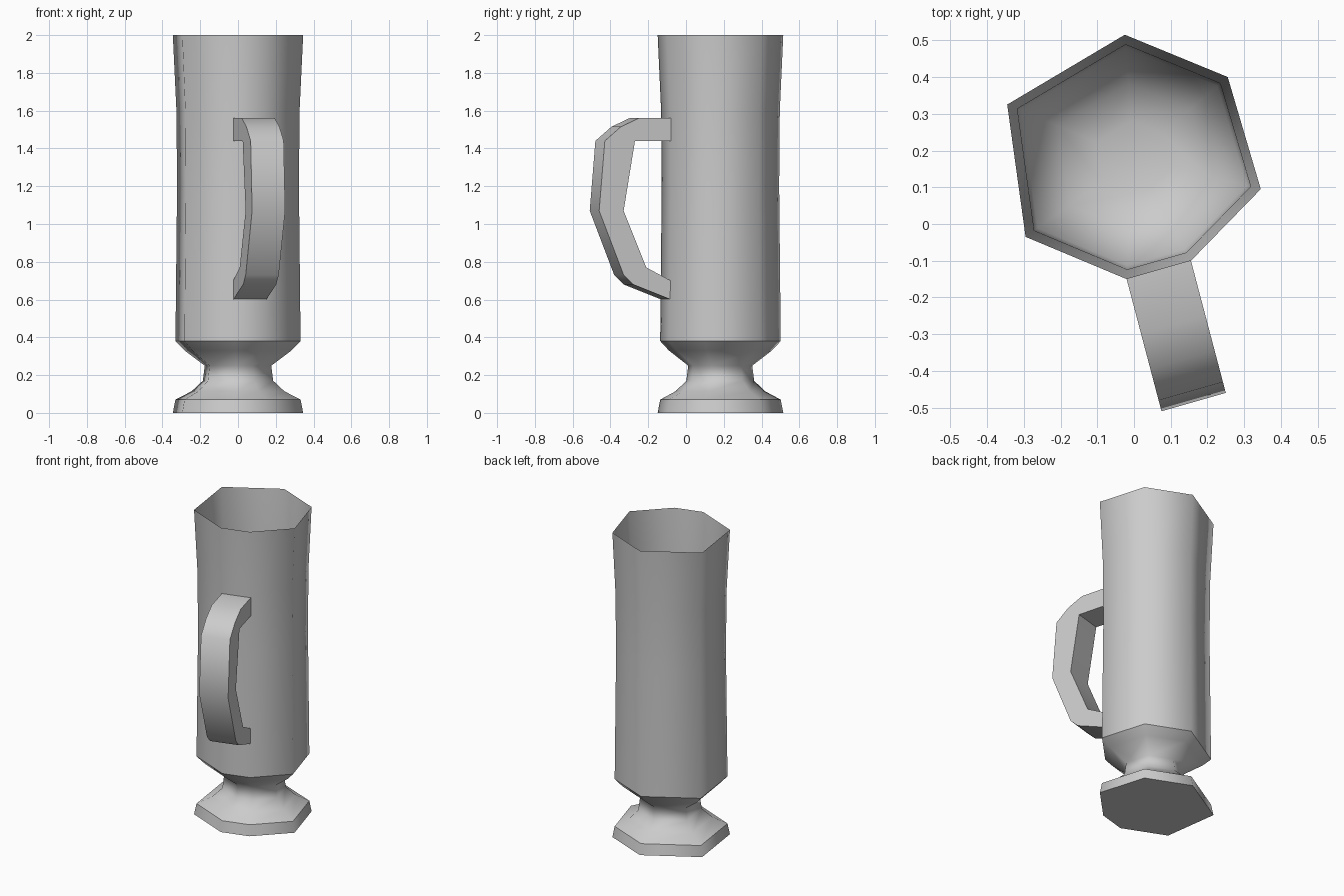
import bpy, bmesh, math
from mathutils import Vector

if "Cube" in bpy.data.objects:
    bpy.data.objects.remove(bpy.data.objects["Cube"])

glass = bpy.data.materials.new("plain_grey")
glass.use_nodes = True
GREY = (0.6, 0.6, 0.6, 1)
glass.diffuse_color = GREY
glass.node_tree.nodes["Principled BSDF"].inputs["Base Color"].default_value = GREY


def finish(bm, name):
    bmesh.ops.recalc_face_normals(bm, faces=bm.faces)
    mesh = bpy.data.meshes.new(name)
    bm.to_mesh(mesh)
    bm.free()
    mesh.materials.append(glass)
    obj = bpy.data.objects.new(name, mesh)
    bpy.context.collection.objects.link(obj)
    return obj


# Uneven seven-sided outline shared by every level of the cup
AXIS = Vector((0, 0.18, 0))
OUTLINE = [(-0.025, 0.515), (-0.345, 0.325), (-0.295, -0.035), (-0.02, -0.15),
           (0.155, -0.10), (0.345, 0.095), (0.255, 0.40)]

# (height, scale of outline, crisp edge)
LEVELS = [(0, 1, True), (0.07, 0.96, True), (0.115, 0.71, False), (0.17, 0.54, False),
          (0.25, 0.51, False), (0.33, 0.82, False), (0.38, 0.96, True),
          (1.2, 0.935, False), (1.6, 0.945, False), (2.0, 1, True),
          (1.6, 0.92, False), (0.55, 0.89, False), (0.43, 0.6, False), (0.4, 0.3, False)]

# Cup: foot, stem, wall and inner bowl as one skin
bm = bmesh.new()
rings = []
for z, scale, crisp in LEVELS:
    ring = []
    for x, y in OUTLINE:
        p = AXIS + (Vector((x, y, 0)) - AXIS) * scale
        ring.append(bm.verts.new((p.x, p.y, z)))
    rings.append(ring)
n = len(OUTLINE)
for a, b in zip(rings, rings[1:]):
    for i in range(n):
        j = (i + 1) % n
        bm.faces.new((a[i], a[j], b[j], b[i]))
bm.faces.new(rings[0])
bm.faces.new(rings[-1])
for f in bm.faces:
    f.smooth = True
for ring, (z, scale, crisp) in zip(rings, LEVELS):
    for i in range(n):
        bm.edges.get((ring[i], ring[(i + 1) % n])).smooth = not crisp
finish(bm, "cup")

# Handle: a flat side profile (reach, height) extruded across the narrow front panel
PROFILE = [(-0.02, 1.56), (0.155, 1.56), (0.253, 1.515), (0.341, 1.44), (0.372, 1.07),
           (0.238, 0.73), (0.186, 0.68), (-0.02, 0.60),
           (-0.02, 0.70), (0.114, 0.77), (0.238, 1.07), (0.176, 1.44), (-0.02, 1.44)]
out = Vector((0.255, -0.967, 0))
bm = bmesh.new()
sides = []
for x, y in (OUTLINE[3], OUTLINE[4]):
    sides.append([bm.verts.new(Vector((x, y, z)) + out * u) for u, z in PROFILE])
for side in sides:
    bm.faces.new(side)
m = len(PROFILE)
for i in range(m):
    j = (i + 1) % m
    bm.faces.new((sides[0][i], sides[0][j], sides[1][j], sides[1][i]))
handle = finish(bm, "handle")
bpy.ops.object.select_all(action="DESELECT")
handle.select_set(True)
bpy.context.view_layer.objects.active = handle
bpy.ops.object.shade_smooth_by_angle(angle=math.radians(50))
